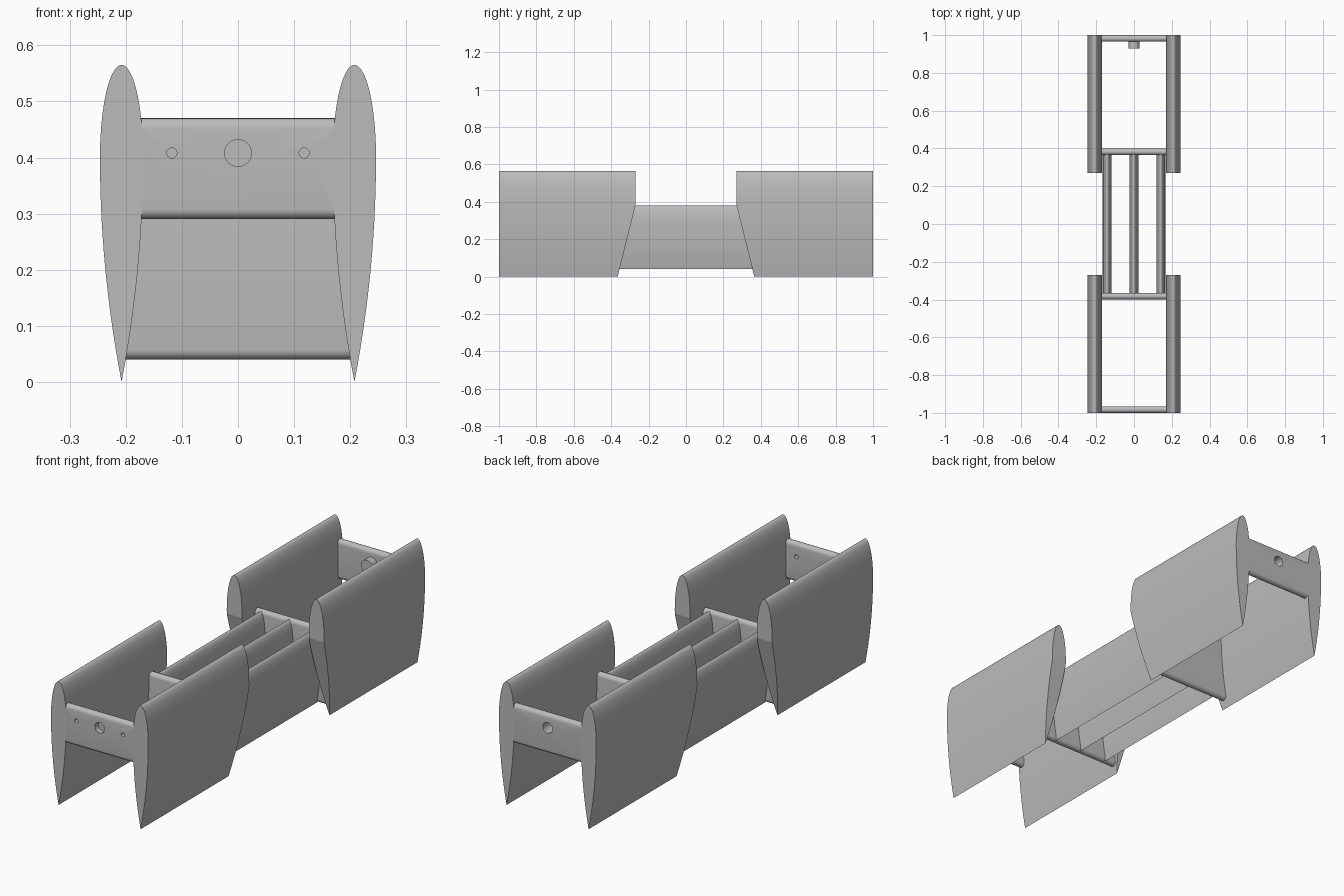
import bpy, bmesh, math

if "Cube" in bpy.data.objects:
    bpy.data.objects.remove(bpy.data.objects["Cube"])

grey = bpy.data.materials.new("plain grey")
grey.diffuse_color = (0.5, 0.5, 0.5, 1)
grey.use_nodes = True
grey.node_tree.nodes["Principled BSDF"].inputs["Base Color"].default_value = grey.diffuse_color


def finish(name, bm, flat_ends=False):
    """Turn a bmesh into a shaded grey object."""
    bmesh.ops.recalc_face_normals(bm, faces=bm.faces)
    me = bpy.data.meshes.new(name)
    bm.to_mesh(me)
    bm.free()
    ob = bpy.data.objects.new(name, me)
    bpy.context.collection.objects.link(ob)
    me.materials.append(grey)
    smooth(ob)
    if flat_ends:
        for p in me.polygons:
            if abs(p.normal.y) > 0.7:
                p.use_smooth = False
    return ob


def smooth(ob):
    bpy.ops.object.select_all(action='DESELECT')
    ob.select_set(True)
    bpy.context.view_layer.objects.active = ob
    bpy.ops.object.shade_smooth_by_angle(angle=math.radians(35))


def foil_rows(crease):
    """(height, half width) pairs of a teardrop foil, from sharp foot to round top."""
    rows = [(0.4 * u, 0.0385 * (2 * u - u * u)) for u in [i / 14 for i in range(14)]]
    rows.append((crease, 0.0385 * (1 - (1 - crease / 0.4) ** 2)))
    for i in range(25):
        t = math.pi / 2 * i / 24
        rows.append((0.4 + 0.165 * math.sin(t), 0.0385 * math.cos(t)))
    return sorted(rows)


def foil(name, cx, rows, y_start, y_end):
    """Upright foil along y; each end may lean as a function of height."""
    bm = bmesh.new()
    loops = []
    for z, w in rows:
        a, b = y_start(z), y_end(z)
        loops.append([bm.verts.new(p) for p in
                      ((cx - w, a, z), (cx + w, a, z), (cx + w, b, z), (cx - w, b, z))])
    for lo, hi in zip(loops, loops[1:]):
        for i in range(4):
            j = (i + 1) % 4
            bm.faces.new((lo[i], lo[j], hi[j], hi[i]))
    bmesh.ops.remove_doubles(bm, verts=bm.verts, dist=1e-5)
    return finish(name, bm, True)


def rounded_plate(name, cy, z0, z1, half_bottom, half_top, thick=0.035):
    """Cross plate with fully rounded upper and lower edges."""
    r = thick / 2
    n = 12
    prof = [(r * math.cos(math.pi * i / n), z1 - r + r * math.sin(math.pi * i / n))
            for i in range(n + 1)]
    prof += [(-r * math.cos(math.pi * i / n), z0 + r - r * math.sin(math.pi * i / n))
             for i in range(n + 1)]
    bm = bmesh.new()
    sides = []
    for s in (-1, 1):
        sides.append([bm.verts.new((s * (half_bottom + (half_top - half_bottom)
                                         * (z - z0) / (z1 - z0)), cy + y, z))
                      for y, z in prof])
        bm.faces.new(sides[-1])
    for i in range(len(prof)):
        j = (i + 1) % len(prof)
        bm.faces.new((sides[0][i], sides[0][j], sides[1][j], sides[1][i]))
    return finish(name, bm)


def round_tool(ob, x, y0, y1, r, operation):
    """Add or cut a round post along y, at hole height."""
    bpy.ops.mesh.primitive_cylinder_add(vertices=32, radius=r, depth=y1 - y0,
                                        location=(x, (y0 + y1) / 2, 0.408),
                                        rotation=(math.pi / 2, 0, 0))
    tool = bpy.context.object
    tool.data.materials.append(grey)
    mod = ob.modifiers.new("round", 'BOOLEAN')
    mod.operation, mod.object, mod.solver = operation, tool, 'EXACT'
    bpy.context.view_layer.objects.active = ob
    bpy.ops.object.modifier_apply(modifier=mod.name)
    bpy.data.objects.remove(tool)


# Four side fins, inner ends leaning below the crease
CREASE = 0.38
rows = foil_rows(CREASE)


def lean(z):
    return 0.365 - 0.095 * min(z / CREASE, 1)


for side, x in (("left", -0.2075), ("right", 0.2075)):
    foil("front_fin_" + side, x, rows, lambda z: -1, lambda z: -lean(z))
    foil("rear_fin_" + side, x, rows, lean, lambda z: 1)

# Three smaller foil beams joining the halves
beam_rows = [(0.04 + 0.34 * z / 0.565, w * 0.61) for z, w in rows]
for name, x in (("left", -0.142), ("centre", 0), ("right", 0.142)):
    foil("beam_" + name, x, beam_rows, lambda z: -0.37, lambda z: 0.37)

# Bulkheads between the fins
for name, s in (("front", -1), ("rear", 1)):
    rounded_plate(name + "_bulkhead", s * 0.382, 0.04, 0.385, 0.203, 0.18)

# Front end bar with a blind socket and two through holes
bar = rounded_plate("front_bar", -0.9825, 0.29, 0.47, 0.174, 0.174)
round_tool(bar, 0, -1.05, -0.975, 0.024, 'DIFFERENCE')
for x in (-0.118, 0.118):
    round_tool(bar, x, -1.05, -0.9, 0.009, 'DIFFERENCE')
smooth(bar)

# Rear end bar with a boss and a socket from behind
bar = rounded_plate("rear_bar", 0.9825, 0.29, 0.47, 0.174, 0.174)
round_tool(bar, 0, 0.93, 0.975, 0.03, 'UNION')
round_tool(bar, 0, 0.94, 1.05, 0.024, 'DIFFERENCE')
smooth(bar)
